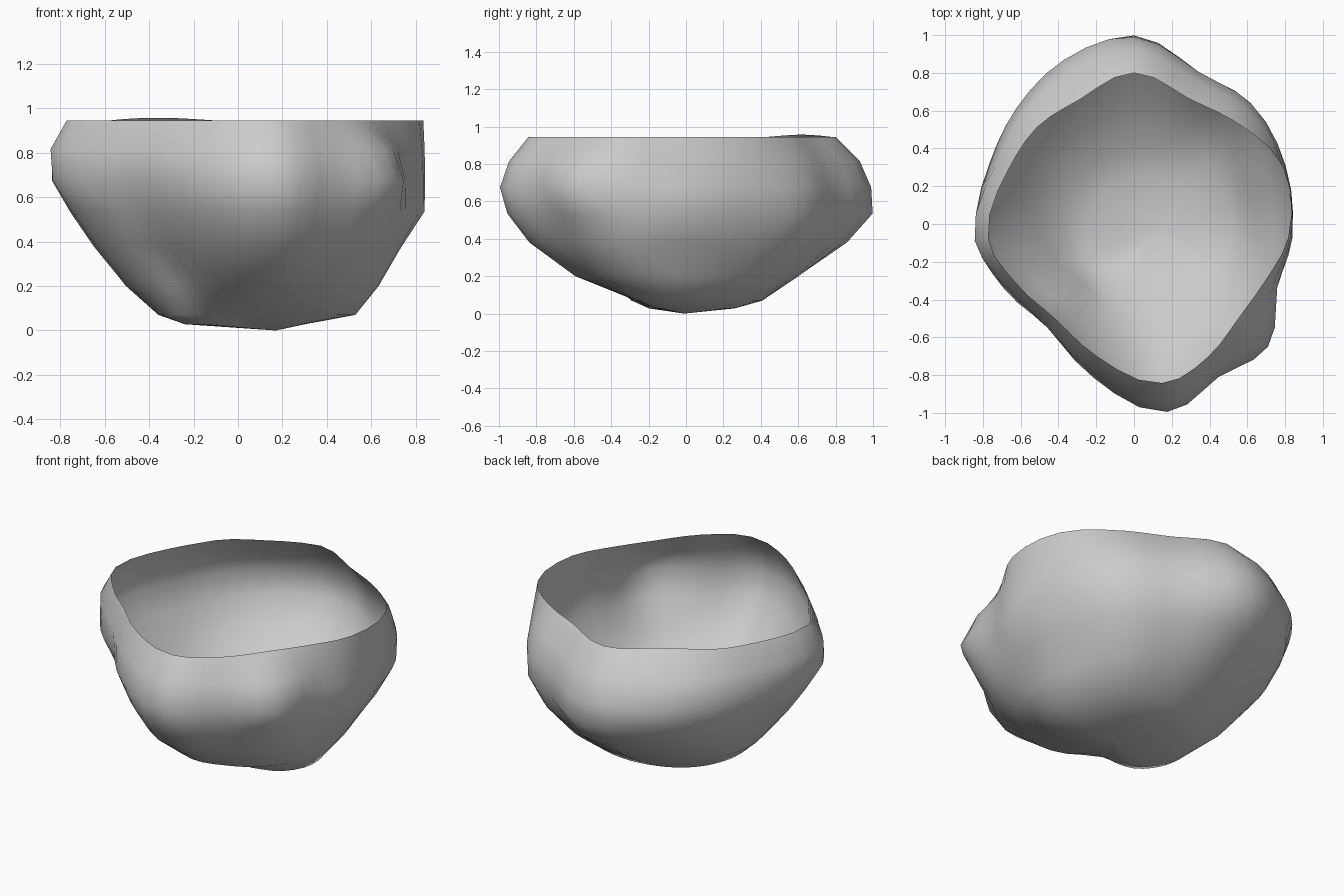
import bpy, bmesh, math

if "Cube" in bpy.data.objects:
    bpy.data.objects.remove(bpy.data.objects["Cube"])

# Cross-sections: 16 spoke angles (degrees from +x) and the radii on them
spokes = [-5, 21, 46, 67, 90, 113, 135, 157, 186, 206, 230, 255, 280, 299, 317.5, 336]
rim = [.82, .845, .76, .725, .80, .72, .725, .725, .775, .70, .652, .73, .855, .805, .745, .755]
belly = [.838, .86, .89, .875, .99, .945, .875, .83, .838, .77, .715, .84, 1.01, .925, .962, .83]
upper = [a + 0.68 * (b - a) for a, b in zip(rim, belly)]
upper[8] = .848
upper[10] = .715
lower = [.842, .84, .89, .875, .998, .92, .83, .77, .75, .70, .655, .78, .97, .89, .89, .825]
flank = [.74, .75, .81, .80, .86, .80, .75, .68, .64, .61, .57, .68, .85, .82, .79, .76]
base = [.635, .63, .66, .62, .60, .57, .55, .53, .49, .45, .41, .48, .60, .63, .66, .65]
foot = [.53, .51, .49, .44, .40, .38, .37, .36, .36, .37, .36, .30, .27, .31, .39, .49]
sole = [.30, .30, .30, .28, .25, .23, .22, .22, .24, .25, .25, .19, .15, .18, .22, .28]
sections = [(.945, rim), (.815, upper), (.675, belly), (.535, lower),
            (.38, flank), (.2, base), (.07, foot), (.028, sole)]

STEPS = 3
N = 16 * STEPS


def point_on(radii, k):
    """Angle and periodic Catmull-Rom radius of step k around a section."""
    i, t = k // STEPS, (k % STEPS) / STEPS
    a, b, c, d = (radii[(i + j) % 16] for j in (-1, 0, 1, 2))
    r = 0.5 * (2 * b + (c - a) * t + (2 * a - 5 * b + 4 * c - d) * t * t
               + (3 * b - a - 3 * c + d) * t ** 3)
    start, end = spokes[i], (spokes + [355])[i + 1]
    return math.radians(start + (end - start) * t), r


# Open shell lofted through the sections
bm = bmesh.new()
rings = []
for level, (z, radii) in enumerate(sections):
    ring = []
    for k in range(N):
        ang, r = point_on(radii, k)
        lift = 0
        if level == 0 and abs(ang - 2.1) < .39:  # slight raised patch on the rim
            lift = .012 * math.cos(4 * (ang - 2.1))
        ring.append(bm.verts.new((r * math.cos(ang), r * math.sin(ang), z + lift)))
    rings.append(ring)
for top, bottom in zip(rings, rings[1:]):
    for k in range(N):
        n = (k + 1) % N
        bm.faces.new((top[k], bottom[k], bottom[n], top[n]))

# Off-centre lowest point closes the bottom
tip = bm.verts.new((.17, -.01, 0))
for k in range(N):
    bm.faces.new((rings[-1][k], tip, rings[-1][(k + 1) % N]))

mesh = bpy.data.meshes.new("rough_bowl")
bm.to_mesh(mesh)
bm.free()
bowl = bpy.data.objects.new("rough_bowl", mesh)
bpy.context.collection.objects.link(bowl)
for p in mesh.polygons:
    p.use_smooth = True
